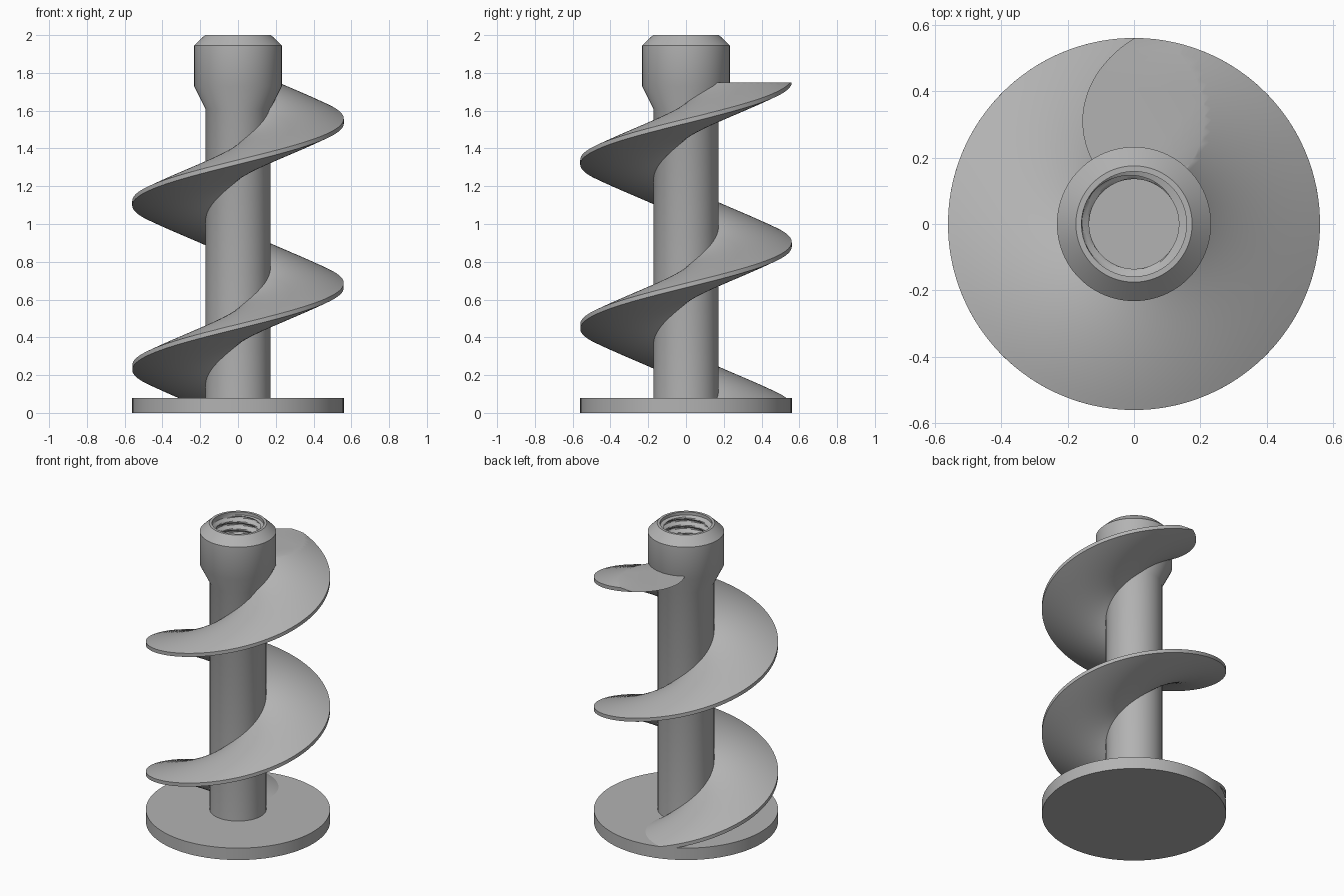
import bpy, bmesh
from math import sin, cos, pi, radians

cube = bpy.data.objects.get("Cube")
if cube:
    bpy.data.objects.remove(cube)

# One plain grey for the whole model
GREY = (0.45, 0.45, 0.45, 1)
grey = bpy.data.materials.new("plain grey")
grey.use_nodes = True
grey.diffuse_color = GREY
grey.node_tree.nodes["Principled BSDF"].inputs["Base Color"].default_value = GREY

PLATE_R, PLATE_TOP = 0.56, 0.08
SHAFT_R = 0.172
PITCH = 0.87
FLIGHT_TOP = 1.75
BORE_FLOOR = 1.72


def finish(name, bm, recalc=True):
    """Turn a bmesh into a shaded object."""
    if recalc:
        bmesh.ops.recalc_face_normals(bm, faces=bm.faces)
    mesh = bpy.data.meshes.new(name)
    bm.to_mesh(mesh)
    bm.free()
    mesh.materials.append(grey)
    obj = bpy.data.objects.new(name, mesh)
    bpy.context.scene.collection.objects.link(obj)
    bpy.ops.object.select_all(action='DESELECT')
    obj.select_set(True)
    bpy.context.view_layer.objects.active = obj
    bpy.ops.object.shade_smooth_by_angle(angle=radians(30))
    return obj


def skin(bm, rings, closed=True):
    """Bridge consecutive rings of vertices with quads."""
    n = len(rings[0])
    for a, b in zip(rings, rings[1:]):
        for i in range(n if closed else n - 1):
            j = (i + 1) % n
            bm.faces.new((a[i], a[j], b[j], b[i]))


def ring(bm, radius, z, n=96):
    """Ring of vertices; radius may be a function of the angle."""
    verts = []
    for i in range(n):
        a = 2 * pi * i / n
        r = radius(a) if callable(radius) else radius
        verts.append(bm.verts.new((r * cos(a), r * sin(a), z)))
    return verts


# Base plate
bm = bmesh.new()
rings = [ring(bm, PLATE_R, z) for z in (0, PLATE_TOP)]
skin(bm, rings)
bm.faces.new(rings[0])
bm.faces.new(rings[1])
finish("base_plate", bm)

# Shaft with flared, chamfered collar
bm = bmesh.new()
profile = [(SHAFT_R, PLATE_TOP), (SHAFT_R, 1.61), (0.232, 1.73),
           (0.232, 1.945), (0.175, 2.0), (0.158, 2.0)]
skin(bm, [ring(bm, r, z) for r, z in profile])
finish("shaft_and_collar", bm, recalc=False)

# Threaded bore, open at the top
THREAD_PITCH, MINOR, MAJOR = 0.05, 0.135, 0.157


def thread_radius(z):
    def radius(a):
        if z > 1.975:
            return 0.158
        phase = (z / THREAD_PITCH - a / (2 * pi)) % 1
        wave = min(1, max(0, 1.6 * abs(2 * phase - 1) - 0.3))
        return MINOR + (MAJOR - MINOR) * wave
    return radius


bm = bmesh.new()
steps = 56
rings = []
for k in range(steps + 1):
    z = 2.0 - (2.0 - BORE_FLOOR) * k / steps
    rings.append(ring(bm, thread_radius(z), z))
skin(bm, rings)
bm.faces.new(rings[-1])
finish("threaded_bore", bm, recalc=False)

# Screw flight: lens-shaped section swept up a helix, trimmed flat at both ends
ROOT = 0.166


def half_thickness(t):
    return 0.012 + 0.084 * (1 - t ** 1.9)


bm = bmesh.new()
radial, per_turn = 14, 120
ts = [i / radial for i in range(radial + 1)]
section = [(t, 1) for t in ts] + [(t, -1) for t in reversed(ts)]
z_start, z_end = PLATE_TOP - 0.12, FLIGHT_TOP + 0.12
count = int((z_end - z_start) / PITCH * per_turn)
rings = []
for k in range(count + 1):
    z = z_start + (z_end - z_start) * k / count
    a = pi + 2 * pi * (z - 0.24) / PITCH
    row = []
    for t, side in section:
        r = ROOT + (PLATE_R - ROOT) * t
        row.append(bm.verts.new((r * cos(a), r * sin(a),
                                 z + side * half_thickness(t))))
    rings.append(row)
skin(bm, rings)
bm.faces.new(rings[0])
bm.faces.new(rings[-1])
bmesh.ops.recalc_face_normals(bm, faces=bm.faces)
for height, direction in ((PLATE_TOP, -1), (FLIGHT_TOP, 1)):
    cut = bmesh.ops.bisect_plane(
        bm, geom=bm.verts[:] + bm.edges[:] + bm.faces[:], dist=1e-6,
        plane_co=(0, 0, height), plane_no=(0, 0, direction), clear_outer=True)
    rim = [e for e in cut["geom_cut"] if isinstance(e, bmesh.types.BMEdge)]
    bmesh.ops.triangle_fill(bm, edges=rim, use_beauty=True,
                            normal=(0, 0, direction))
finish("screw_flight", bm)
